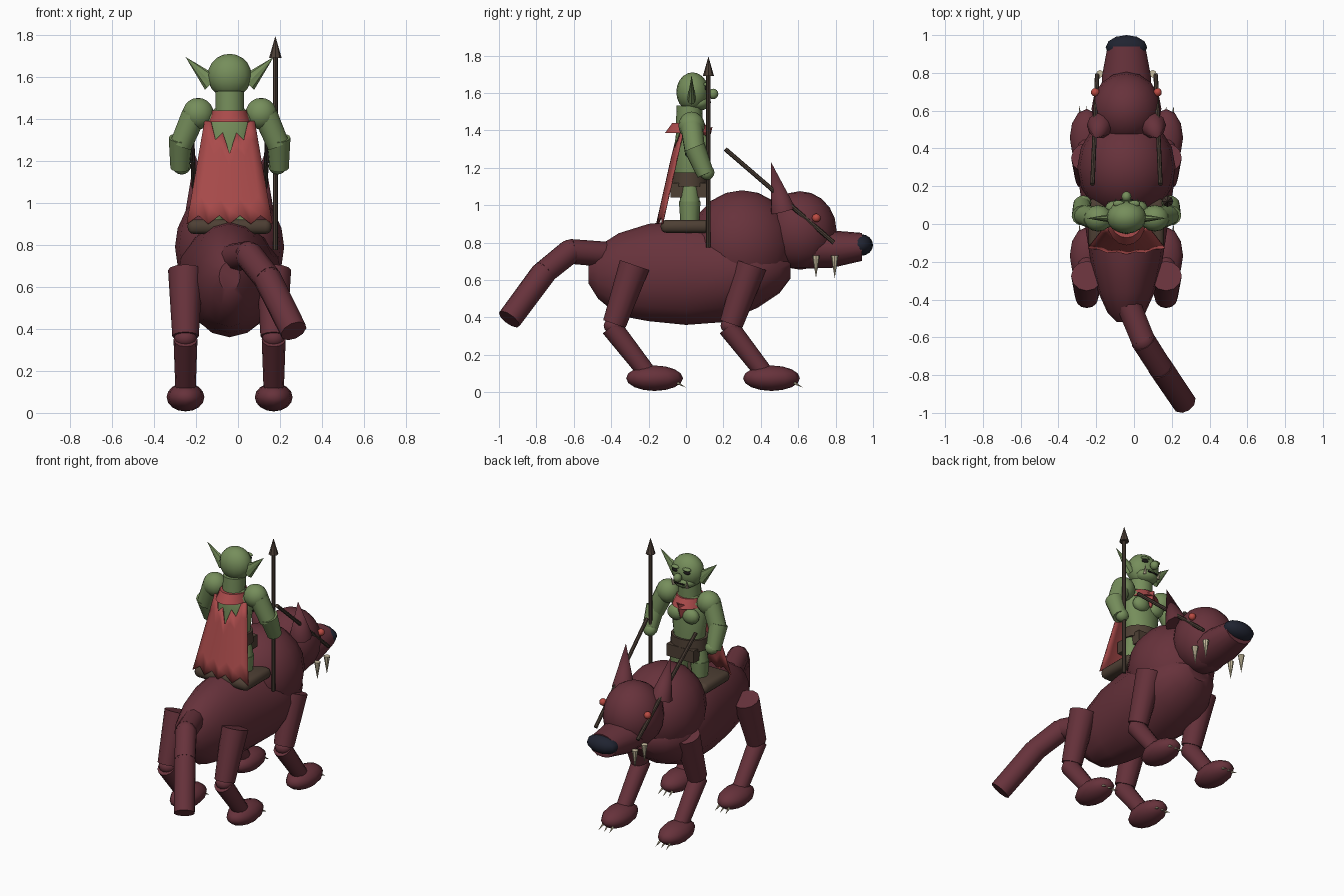
import bpy
import bmesh
from math import cos, sin, pi, radians
from mathutils import Vector, Matrix

default_cube = bpy.data.objects.get("Cube")
if default_cube:
    bpy.data.objects.remove(default_cube, do_unlink=True)

CENTRE = -0.04  # the beast and rider sit left of the origin, the tail swings right
SIDES = (("left", 1), ("right", -1))


def colour(name, *rgb):
    mat = bpy.data.materials.new(name)
    mat.use_nodes = True
    mat.diffuse_color = (*rgb, 1)
    mat.node_tree.nodes["Principled BSDF"].inputs["Base Color"].default_value = (*rgb, 1)
    return mat


FUR = colour("maroon fur", .135, .032, .044)
SKIN = colour("green skin", .18, .27, .105)
CLOTH = colour("red cloth", .4, .07, .07)
LEATHER = colour("brown leather", .075, .05, .034)
WOOD = colour("dark wood", .07, .048, .036)
NOSE = colour("dark navy", .014, .017, .03)
IVORY = colour("ivory", .6, .53, .36)
EYE = colour("eye red", .5, .07, .055)
BLACK = colour("black", .012, .01, .01)


def at(side, out, y, z):
    return Vector((CENTRE + side * out, y, z))


def finish(name, bm, mat, angle=35):
    bmesh.ops.recalc_face_normals(bm, faces=bm.faces)
    mesh = bpy.data.meshes.new(name)
    bm.to_mesh(mesh)
    bm.free()
    mesh.materials.append(mat)
    obj = bpy.data.objects.new(name, mesh)
    bpy.context.collection.objects.link(obj)
    bpy.ops.object.select_all(action="DESELECT")
    obj.select_set(True)
    bpy.context.view_layer.objects.active = obj
    if angle:
        bpy.ops.object.shade_smooth_by_angle(angle=radians(angle))
    return obj


def ball(name, centre, radii, mat, segments=16, rings=10):
    bm = bmesh.new()
    bmesh.ops.create_uvsphere(bm, u_segments=segments, v_segments=rings, radius=1,
                              matrix=Matrix.Translation(centre) @ Matrix.Diagonal((*radii, 1)))
    return finish(name, bm, mat, 50)


def limb(name, start, end, r_start, r_end, mat, sides=12):
    """Straight tapered tube between two points; a zero end radius gives a spike."""
    start, end = Vector(start), Vector(end)
    axis = end - start
    turn = axis.to_track_quat("Z", "Y").to_matrix().to_4x4()
    bm = bmesh.new()
    bmesh.ops.create_cone(bm, cap_ends=True, segments=sides, radius1=r_start, radius2=r_end,
                          depth=axis.length, matrix=Matrix.Translation((start + end) / 2) @ turn)
    return finish(name, bm, mat, 40)


def loft(name, stations, mat, upright=False, sides=16):
    """Skin elliptical rings (position, offset, half width, half height) along y or z."""
    bm = bmesh.new()
    rings = []
    for pos, off, wide, high in stations:
        ring = []
        for i in range(sides):
            a = 2 * pi * i / sides
            across, other = CENTRE + wide * cos(a), off + high * sin(a)
            ring.append(bm.verts.new((across, other, pos) if upright else (across, pos, other)))
        rings.append(ring)
    for low, top in zip(rings, rings[1:]):
        for i in range(sides):
            j = (i + 1) % sides
            bm.faces.new((low[i], low[j], top[j], top[i]))
    bm.faces.new(rings[0])
    bm.faces.new(rings[-1])
    return finish(name, bm, mat)


def box(name, centre, size, mat, bevel=0):
    bm = bmesh.new()
    bmesh.ops.create_cube(bm, size=1, matrix=Matrix.Translation(centre) @ Matrix.Diagonal((*size, 1)))
    if bevel:
        bmesh.ops.bevel(bm, geom=bm.edges[:], offset=bevel, segments=3, profile=.5, affect="EDGES")
    return finish(name, bm, mat, 40)


# Beast torso, head and muzzle
loft("beast_body", [(-.52, .65, .05, .07), (-.47, .64, .1, .14), (-.36, .63, .15, .22),
                    (-.2, .64, .19, .26), (0, .64, .22, .28), (.2, .64, .25, .265),
                    (.38, .65, .24, .2), (.5, .66, .17, .13), (.56, .67, .08, .06)], FUR)
ball("beast_chest", at(0, 0, .3, .79), (.26, .28, .29), FUR)
ball("beast_head", at(0, 0, .61, .865), (.185, .195, .21), FUR)
loft("beast_muzzle", [(.6, .77, .13, .11), (.78, .765, .13, .1), (.94, .777, .1, .075)], FUR)
ball("beast_nose", at(0, 0, .935, .787), (.11, .065, .058), NOSE, 12, 8)

# Tail in three bent segments
tail = [(-.04, -.4, .735), (.05, -.62, .753), (.14, -.76, .64), (.265, -.945, .39)]
for i in range(3):
    limb(f"tail_{i + 1}", tail[i], tail[i + 1], .068, .066, FUR, 10)
    if i:
        ball(f"tail_joint_{i}", tail[i], (.064,) * 3, FUR, 10, 8)

for word, s in SIDES:
    # Beast face
    limb(f"beast_ear_{word}", at(s, .14, .52, .97), at(s, .165, .455, 1.23), .07, 0, FUR, 10)
    ball(f"beast_eye_{word}", at(s, .165, .697, .932), (.023,) * 3, EYE, 10, 8)
    limb(f"rein_{word}", at(s, .18, .21, 1.3), at(s, .155, .79, .8), .012, .012, WOOD, 8)
    for n, y in enumerate((.695, .795)):
        limb(f"fang_{word}_{n}", at(s, .14, y, .73), at(s, .14, y, .61), .02, 0, IVORY, 8)
    # Beast legs, the hind pair repeating the front pair
    for pair, shift in (("front", 0), ("hind", -.625)):
        tag = f"{pair}_{word}"
        limb(f"upper_leg_{tag}", at(s, .21, .35 + shift, .68), at(s, .21, .242 + shift, .365),
             .083, .063, FUR)
        ball(f"knee_{tag}", at(s, .21, .24 + shift, .355), (.055, .055, .045), FUR, 12, 8)
        limb(f"lower_leg_{tag}", at(s, .21, .225 + shift, .35), at(s, .21, .42 + shift, .1),
             .057, .048, FUR)
        ball(f"paw_{tag}", at(s, .21, .457 + shift, .075), (.09, .152, .068), FUR, 12, 8)
        for k in (-1, 0, 1):
            limb(f"claw_{tag}_{k + 1}", at(s, .21 + k * .035, .57 + shift, .055),
                 at(s, .21 + k * .04, .625 + shift, .025), .009, 0, IVORY, 6)

# Saddle
box("saddle", at(0, 0, 0, .887), (.4, .27, .07), LEATHER, .03)

# Rider torso and clothing
loft("rider_torso", [(1.1, .02, .1, .08), (1.2, .02, .105, .085), (1.33, .02, .125, .08),
                     (1.41, .02, .11, .07), (1.45, .02, .07, .06)], SKIN, True)
loft("belt", [(1.1, .018, .125, .102), (1.175, .018, .12, .1)], LEATHER, True)
box("back_flap", at(0, 0, -.048, 1.08), (.2, .07, .08), LEATHER)
box("front_flap", at(0, 0, .085, 1.08), (.2, .07, .08), LEATHER)
limb("neck", at(0, 0, .015, 1.4), at(0, 0, .02, 1.53), .07, .07, SKIN, 14)
loft("collar", [(1.385, .012, .102, .125), (1.44, .012, .083, .085)], CLOTH, True)
limb("bib", at(0, 0, .085, 1.4), at(0, 0, .115, 1.31), .06, 0, CLOTH, 4)

# Ragged cape: each column starts at its own height below the torn neckline
torn = [1.39, 1.39, 1.3, 1.335, 1.235, 1.335, 1.3, 1.39, 1.39]
columns, rows = len(torn), 6
bm = bmesh.new()
grid = []
for i, top in enumerate(torn):
    t = 2 * i / (columns - 1) - 1
    hem = .9 if i % 2 == 0 else .94
    line = []
    for j in range(rows):
        z = top + (hem - top) * j / (rows - 1)
        drop = (1.39 - z) / .49
        line.append(bm.verts.new(at(t, .12 + .085 * drop, -.05 - .11 * drop + .03 * t * t, z)))
    grid.append(line)
for left, right in zip(grid, grid[1:]):
    for j in range(rows - 1):
        bm.faces.new((left[j], right[j], right[j + 1], left[j + 1]))
cape = finish("cape", bm, CLOTH)
cape.modifiers.new("thickness", "SOLIDIFY").thickness = .008

# Rider head
ball("rider_head", at(0, 0, .035, 1.605), (.105, .087, .105), SKIN)
ball("rider_jaw", at(0, 0, .07, 1.548), (.075, .06, .042), SKIN)
ball("rider_nose", at(0, 0, .145, 1.595), (.026, .028, .028), SKIN, 12, 8)
box("rider_mouth", at(0, 0, .128, 1.55), (.07, .009, .008), BLACK)

for word, s in SIDES:
    # Rider face
    ear = limb(f"rider_ear_{word}", at(s, .085, .03, 1.57), at(s, .21, .03, 1.695), .045, 0, SKIN, 8)
    for v in ear.data.vertices:
        v.co.y = .03 + (v.co.y - .03) * .5
    ball(f"rider_eye_{word}", at(s, .042, .108, 1.625), (.024, .014, .012), BLACK, 10, 8)
    ball(f"brow_{word}", at(s, .042, .108, 1.645), (.03, .018, .011), SKIN, 10, 8)
    limb(f"tusk_{word}", at(s, .05, .115, 1.53), at(s, .06, .135, 1.585), .011, 0, IVORY, 8)
    # Rider chest and arms
    ball(f"pectoral_{word}", at(s, .055, .085, 1.33), (.058, .04, .05), SKIN, 12, 8)
    ball(f"shoulder_{word}", at(s, .15, .03, 1.425), (.076, .07, .075), SKIN, 14, 10)
    limb(f"upper_arm_{word}", at(s, .17, .03, 1.42), at(s, .232, .05, 1.275), .06, .055, SKIN)
    limb(f"forearm_{word}", at(s, .232, .045, 1.31), at(s, .236, .105, 1.165), .058, .046, SKIN)
    ball(f"hand_{word}", at(s, .228, .112, 1.175), (.043, .04, .04), SKIN, 12, 8)
    # Rider legs
    limb(f"thigh_{word}", at(s, .07, .02, 1.11), at(s, .075, .02, 1.0), .045, .056, SKIN)
    limb(f"shin_{word}", at(s, .075, .02, 1.02), at(s, .075, .02, .91), .058, .05, SKIN)

# Spear
spear_x = .178
limb("spear_shaft", (spear_x, .12, .775), (spear_x, .12, 1.7), .012, .012, WOOD, 8)
limb("spear_head", (spear_x, .12, 1.69), (spear_x, .12, 1.795), .03, 0, WOOD, 8)
